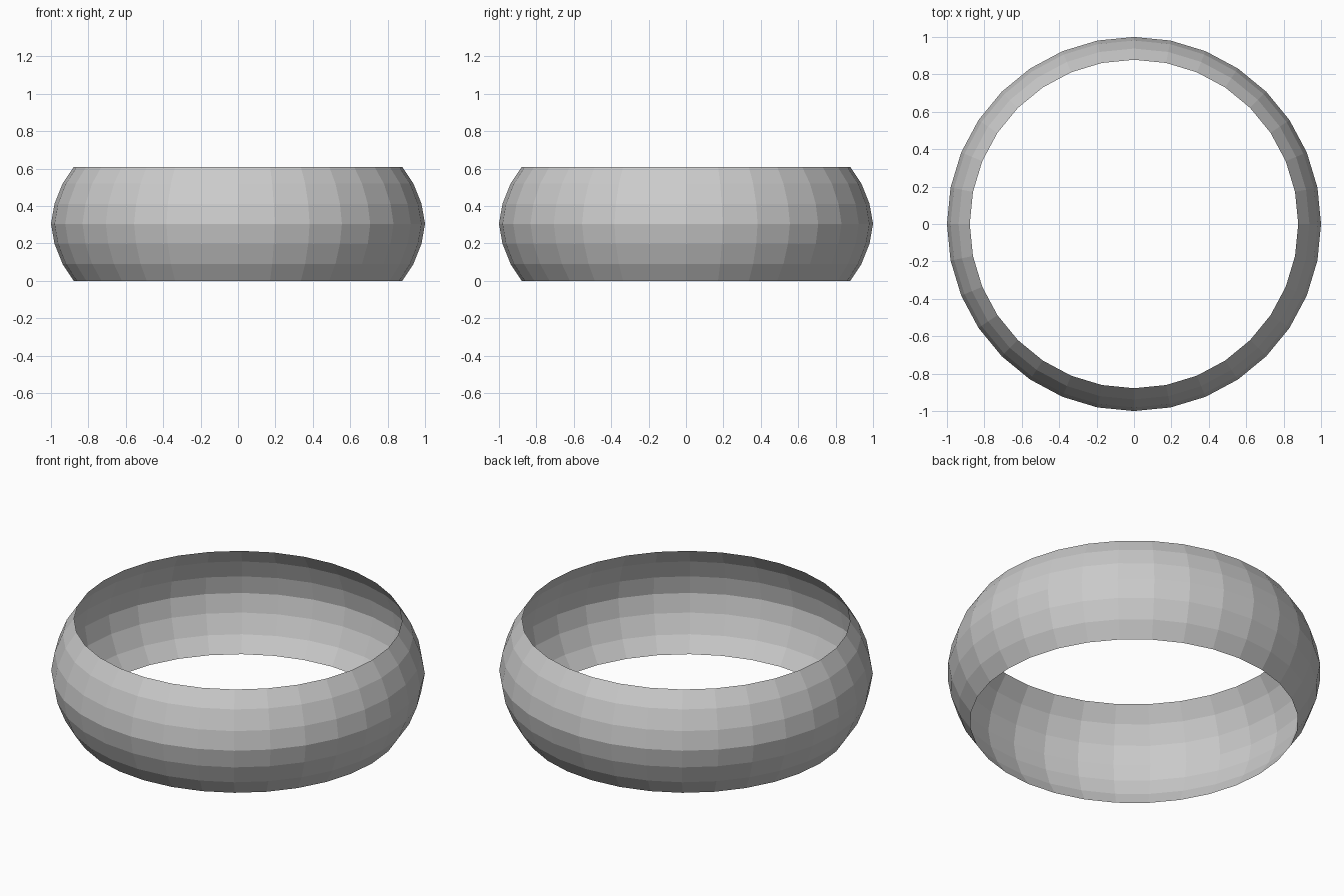
import bpy, bmesh, math

if "Cube" in bpy.data.objects:
    bpy.data.objects.remove(bpy.data.objects["Cube"])

SIDES = 32
# Bulging band cross-section: (radius, height), symmetric about z = 0.305
half = [(0.878, 0.0), (0.938, 0.09), (0.981, 0.198)]
profile = half + [(1.0, 0.305)] + [(r, 0.61 - z) for r, z in reversed(half)]

# Revolve the section into an open, flat-shaded band
bm = bmesh.new()
rings = []
for r, z in profile:
    rings.append([bm.verts.new((r * math.cos(2 * math.pi * i / SIDES),
                                r * math.sin(2 * math.pi * i / SIDES), z))
                  for i in range(SIDES)])
for low, high in zip(rings, rings[1:]):
    for i in range(SIDES):
        j = (i + 1) % SIDES
        bm.faces.new((low[i], low[j], high[j], high[i]))

mesh = bpy.data.meshes.new("ring_band")
bm.to_mesh(mesh)
bm.free()
bpy.context.collection.objects.link(bpy.data.objects.new("ring_band", mesh))
